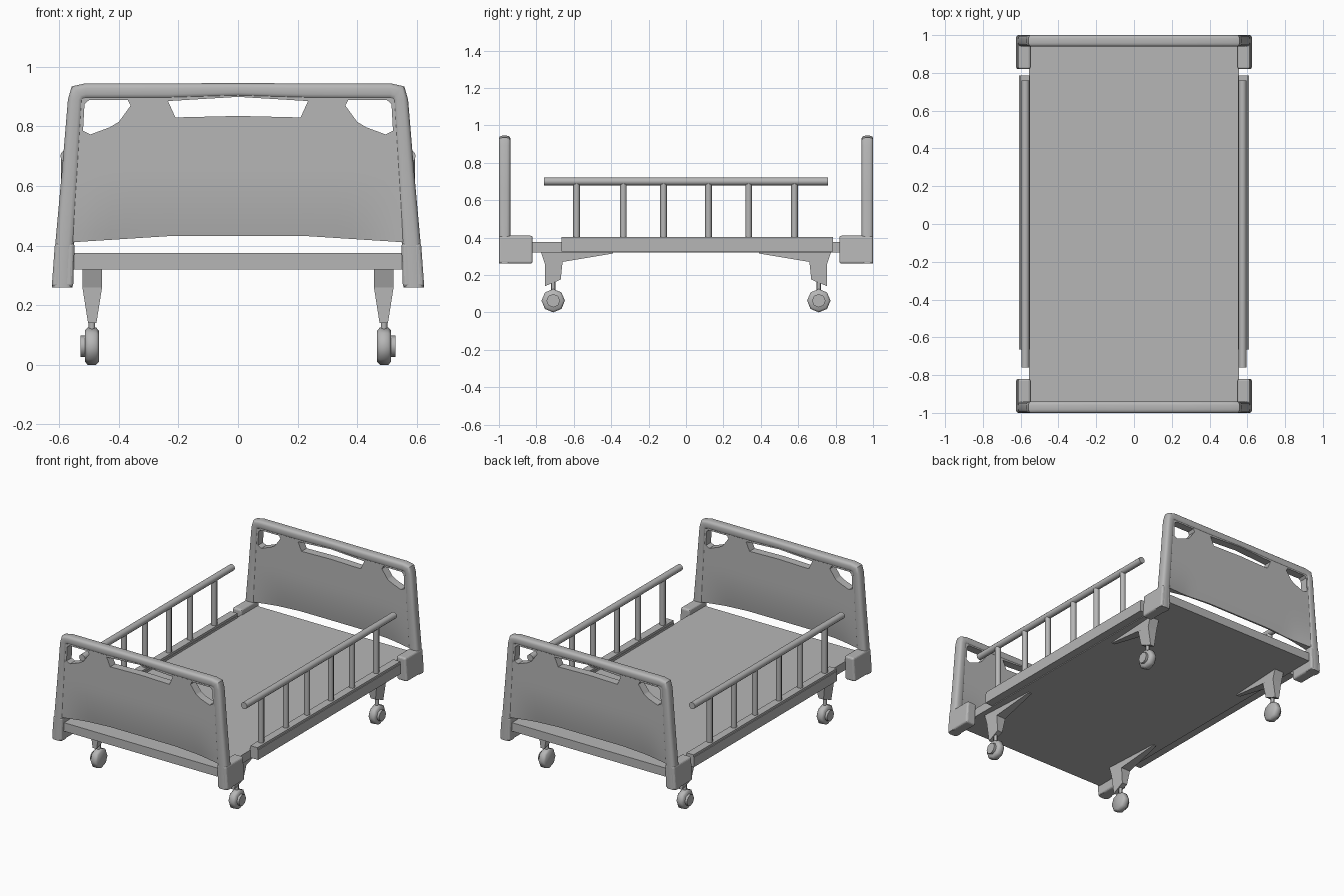
import bpy, bmesh, math
from mathutils import Vector

cube = bpy.data.objects.get("Cube")
if cube:
    bpy.data.objects.remove(cube, do_unlink=True)

grey = bpy.data.materials.new("light grey")
grey.use_nodes = True
grey.diffuse_color = (0.47, 0.47, 0.47, 1)
grey.node_tree.nodes["Principled BSDF"].inputs["Base Color"].default_value = grey.diffuse_color


def smooth(ob, angle=40):
    bpy.ops.object.select_all(action='DESELECT')
    ob.select_set(True)
    bpy.context.view_layer.objects.active = ob
    bpy.ops.object.shade_smooth_by_angle(angle=math.radians(angle))


def finish(name, bm, bevel=0.0, angle=None):
    bmesh.ops.recalc_face_normals(bm, faces=bm.faces)
    me = bpy.data.meshes.new(name)
    bm.to_mesh(me)
    bm.free()
    me.materials.append(grey)
    ob = bpy.data.objects.new(name, me)
    bpy.context.scene.collection.objects.link(ob)
    if angle:
        smooth(ob, angle)
    if bevel:
        mod = ob.modifiers.new("Bevel", 'BEVEL')
        mod.width = bevel
        mod.segments = 3
        mod.limit_method = 'ANGLE'
    return ob


def loft(name, rings, bevel=0.0, angle=None):
    """Skin a list of equal rings and cap both ends."""
    bm = bmesh.new()
    vs = [[bm.verts.new(p) for p in ring] for ring in rings]
    n = len(vs[0])
    for a, b in zip(vs, vs[1:]):
        for i in range(n):
            j = (i + 1) % n
            bm.faces.new((a[i], a[j], b[j], b[i]))
    bm.faces.new(vs[0])
    bm.faces.new(vs[-1])
    return finish(name, bm, bevel, angle)


def box(name, x, y, z, bevel=0.0):
    rings = [[(x[0], y[0], h), (x[1], y[0], h), (x[1], y[1], h), (x[0], y[1], h)] for h in z]
    return loft(name, rings, bevel)


def lathe(name, centre, axis, stations, sides, angle=50):
    """Turned part: stations are (offset along axis, radius)."""
    rings = []
    for off, r in stations:
        ring = []
        for i in range(sides):
            t = 2 * math.pi * i / sides
            c, s = r * math.cos(t), r * math.sin(t)
            p = {'X': (off, c, s), 'Y': (c, off, s), 'Z': (c, s, off)}[axis]
            ring.append(Vector(centre) + Vector(p))
        rings.append(ring)
    return loft(name, rings, 0, angle)


# Deck
box("deck", (-0.555, 0.555), (-0.98, 0.98), (0.32, 0.375))

# Frame stations for half a board: centre x, centre z, outward normal, half width
half = [(0.59, 0.26, 1, 0, 0.035), (0.581, 0.41, 1, 0, 0.032),
        (0.562, 0.65, 1, 0, 0.029), (0.545, 0.89, 1, 0, 0.026),
        (0.536, 0.912, 0.7, 0.7, 0.032), (0.51, 0.918, 0, 1, 0.027),
        (0.23, 0.918, 0, 1, 0.027)]
path = half + [(0, 0.922, 0, 1, 0.023)] + [(-x, z, -nx, nz, w) for x, z, nx, nz, w in reversed(half)]

# Hand openings in the board
middle_hole = [(-0.235, 0.885), (0, 0.899), (0.235, 0.885), (0.21, 0.83), (0, 0.835), (-0.21, 0.83)]
corner_hole = [(0.515, 0.875), (0.50, 0.888), (0.37, 0.888), (0.36, 0.87), (0.40, 0.815),
               (0.43, 0.797), (0.495, 0.773), (0.52, 0.785)]
holes = [middle_hole, corner_hole, [(-x, z) for x, z in corner_hole]]


def end_board(end, s):
    mid = s * 0.97
    # Rounded tube running up one post, across the top and down the other
    rings = []
    for x, z, nx, nz, w in path:
        ring = []
        for i in range(16):
            t = 2 * math.pi * (i + 0.5) / 16
            c, d = math.cos(t), math.sin(t)
            c = math.copysign(abs(c) ** 0.6, c) * w
            d = math.copysign(abs(d) ** 0.6, d) * 0.031
            ring.append((x + nx * c, mid + d, z + nz * c))
        rings.append(ring)
    loft(end + "_board_frame", rings, 0, 45)

    # Panel that thins towards its lower edge
    cols, rows = 24, 16
    bm = bmesh.new()
    sides = []
    for face in (-1, 1):
        grid = []
        for j in range(rows + 1):
            line = []
            for i in range(cols + 1):
                u, v = 2 * i / cols - 1, j / rows
                low = 0.432 - 0.022 * max(0, (abs(u) - 0.4) / 0.6)
                z = low + (0.91 - low) * v
                x = u * (0.575 - 0.04 * v)
                t = max(0, (0.66 - z) / 0.23)
                edge = min(1, max(0, (1 - abs(u)) / 0.3))
                depth = 0.026 - 0.021 * t * t * edge
                line.append(bm.verts.new((x, mid + face * depth, z)))
            grid.append(line)
        for j in range(rows):
            for i in range(cols):
                bm.faces.new((grid[j][i], grid[j][i + 1], grid[j + 1][i + 1], grid[j + 1][i]))
        sides.append(grid)
    rims = [[g[0] for g in sides], [g[-1] for g in sides],
            [[r[0] for r in g] for g in sides], [[r[-1] for r in g] for g in sides]]
    for a, b in rims:
        for k in range(len(a) - 1):
            bm.faces.new((a[k], a[k + 1], b[k + 1], b[k]))
    panel = finish(end + "_board_panel", bm)

    # Cut the openings, then drop the cutters
    cutters = []
    for hole in holes:
        cutter = loft("opening_cutter", [[(x, mid + d, z) for x, z in hole] for d in (-0.1, 0.1)])
        cutter.hide_render = True
        mod = panel.modifiers.new("Opening", 'BOOLEAN')
        mod.object = cutter
        mod.solver = 'EXACT'
        cutters.append(cutter)
    bpy.context.view_layer.update()
    cut = bpy.data.meshes.new_from_object(panel.evaluated_get(bpy.context.evaluated_depsgraph_get()))
    panel.modifiers.clear()
    panel.data = cut
    for cutter in cutters:
        bpy.data.objects.remove(cutter, do_unlink=True)
    smooth(panel)


for end, sy in (("front", -1), ("back", 1)):
    end_board(end, sy)
    for side, sx in (("left", 1), ("right", -1)):
        tag = end + "_" + side
        # Corner foot of the board
        foot = [(0.553, 0.26), (0.625, 0.26), (0.614, 0.41), (0.548, 0.41)]
        loft(tag + "_corner_foot", [[(sx * x, sy * y, z) for x, z in foot] for y in (0.82, 1.0)], 0.012)

        # Leg bracket: y, z and half width along its outline
        outline = [(0.775, 0.322, 0.033), (0.755, 0.26, 0.033), (0.755, 0.14, 0.014),
                   (0.67, 0.175, 0.018), (0.66, 0.27, 0.033), (0.39, 0.315, 0.012),
                   (0.39, 0.322, 0.012)]
        loft(tag + "_leg_bracket",
             [[(sx * 0.489 + f * w, sy * y, z) for y, z, w in outline] for f in (-1, 1)])

        # Caster
        centre = (sx * 0.49, sy * 0.71, 0.0625)
        lathe(tag + "_caster_stem", (sx * 0.49, sy * 0.71, 0), 'Z', [(0.1, 0.011), (0.17, 0.011)], 8)
        lathe(tag + "_wheel", centre, 'X',
              [(-0.024, 0.052), (-0.014, 0.0625), (0.014, 0.0625), (0.024, 0.052)], 8)
        lathe(tag + "_wheel_hub", centre, 'X', [(0, 0.036), (sx * 0.039, 0.036)], 8)

# Side rails
for side, sx in (("left", 1), ("right", -1)):
    tag = side + "_rail_"
    box(tag + "base", (sx * 0.55, sx * 0.608), (-0.665, 0.785), (0.325, 0.388))
    box(tag + "base_lip", (sx * 0.553, sx * 0.603), (-0.665, 0.785), (0.388, 0.402))
    lathe(tag + "top_bar", (sx * 0.575, 0, 0.70), 'Y', [(-0.76, 0.021), (0.76, 0.021)], 12)
    for n, y in enumerate((-0.585, -0.335, -0.12, 0.12, 0.335, 0.58)):
        lathe(tag + "post_%d" % (n + 1), (sx * 0.575, y, 0), 'Z', [(0.39, 0.018), (0.695, 0.018)], 8)
